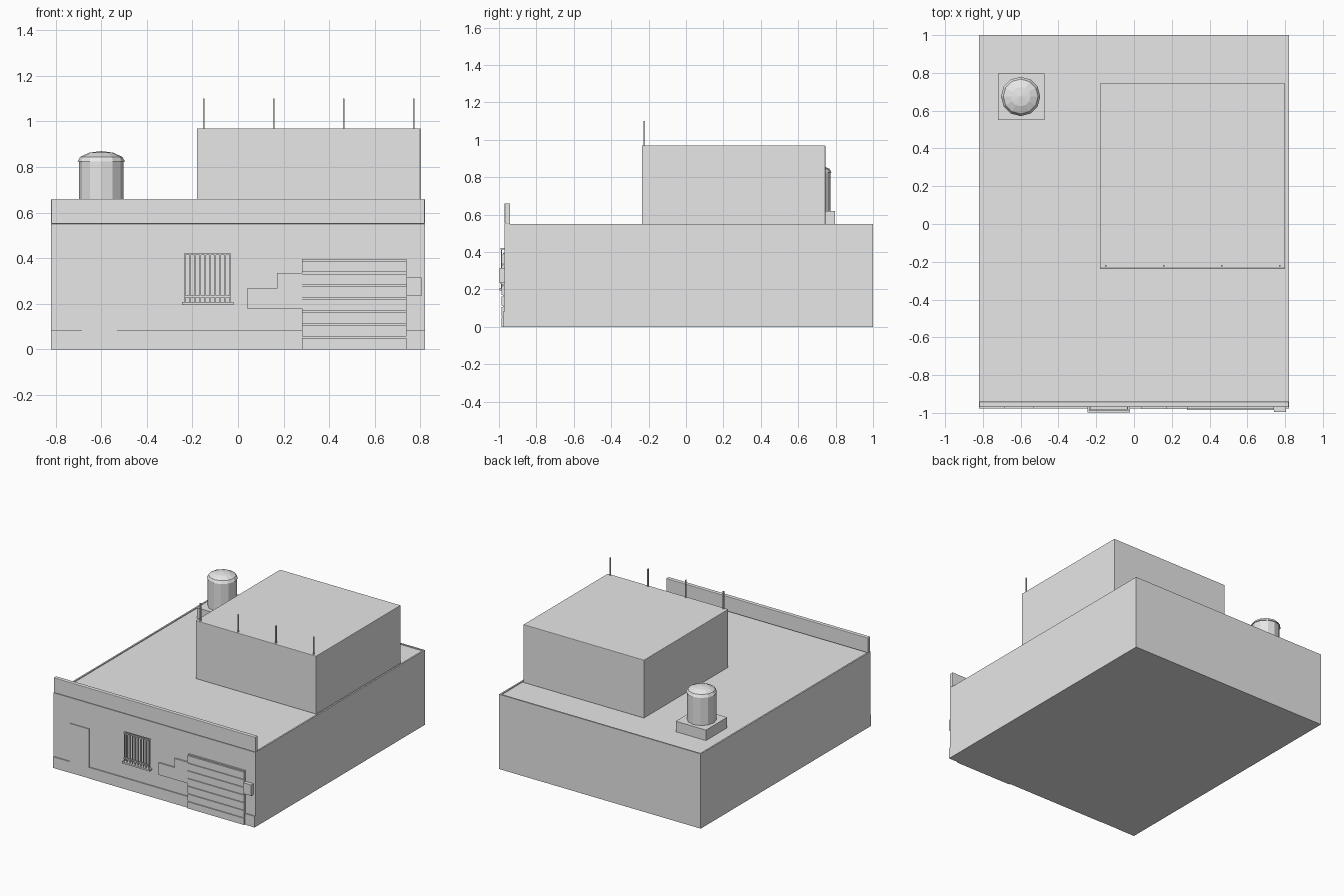
import bpy, bmesh, math

cube = bpy.data.objects.get("Cube")
if cube:
    bpy.data.objects.remove(cube, do_unlink=True)

gray = bpy.data.materials.new("plain_gray")
gray.use_nodes = True
gray.diffuse_color = (0.8, 0.8, 0.8, 1)
for node in gray.node_tree.nodes:
    if node.type == "BSDF_PRINCIPLED":
        node.inputs["Base Color"].default_value = (0.8, 0.8, 0.8, 1)


def finish(name, bm, bevel=0):
    bmesh.ops.recalc_face_normals(bm, faces=bm.faces[:])
    mesh = bpy.data.meshes.new(name)
    bm.to_mesh(mesh)
    bm.free()
    mesh.materials.append(gray)
    ob = bpy.data.objects.new(name, mesh)
    bpy.context.scene.collection.objects.link(ob)
    if bevel:
        mod = ob.modifiers.new("Bevel", "BEVEL")
        mod.width = bevel
        mod.segments = 2
    return ob


def box(name, xs, ys, zs, bevel=0):
    bm = bmesh.new()
    bmesh.ops.create_cube(bm, size=1)
    for v in bm.verts:
        v.co = [lo + (c + 0.5) * (hi - lo)
                for c, (lo, hi) in zip(v.co, (xs, ys, zs))]
    return finish(name, bm, bevel)


def extrude_front(name, outline, front, back):
    # Vertical outline in x and z, given a depth along y
    bm = bmesh.new()
    face = bm.faces.new([bm.verts.new((x, front, z)) for x, z in outline])
    out = bmesh.ops.extrude_face_region(bm, geom=[face])
    for v in out["geom"]:
        if isinstance(v, bmesh.types.BMVert):
            v.co.y = back
    return finish(name, bm)


def lathe(name, profile, centre, sides):
    bm = bmesh.new()
    verts = [bm.verts.new((centre[0] + r, centre[1], z)) for r, z in profile]
    edges = [bm.edges.new(pair) for pair in zip(verts, verts[1:])]
    bmesh.ops.spin(bm, geom=verts + edges, cent=(*centre, 0), axis=(0, 0, 1),
                   angle=math.tau, steps=sides)
    bmesh.ops.remove_doubles(bm, verts=bm.verts[:], dist=0.0005)
    return finish(name, bm)


W, FRONT, BACK, ROOF = 0.82, -0.97, 1.0, 0.543

# Main block, with its roof sunk inside a low rim
bm = bmesh.new()
bmesh.ops.create_cube(bm, size=1)
for v in bm.verts:
    v.co = (v.co.x * 2 * W, FRONT + (v.co.y + 0.5) * (BACK - FRONT),
            (v.co.z + 0.5) * (ROOF + 0.006))
bm.faces.ensure_lookup_table()
top = max(bm.faces, key=lambda f: f.calc_center_median().z)
bmesh.ops.inset_region(bm, faces=[top], thickness=0.016)
floor = bmesh.ops.extrude_face_region(bm, geom=[top])
bmesh.ops.delete(bm, geom=[top], context="FACES")
for v in floor["geom"]:
    if isinstance(v, bmesh.types.BMVert):
        v.co.z = ROOF
main = finish("main_block", bm)

# Window recess
cutter = box("window_cutter", (-0.23, -0.035), (FRONT - 0.1, FRONT + 0.012),
             (0.207, 0.418))
cutter.hide_render = True
cutter.hide_viewport = True
cutter.display_type = "WIRE"
cut = main.modifiers.new("Window", "BOOLEAN")
cut.operation = "DIFFERENCE"
cut.solver = "EXACT"
cut.object = cutter

# Front parapet and upper storey
box("parapet", (-W, W), (FRONT, -0.94), (0.55, 0.66), 0.004)
box("upper_storey", (-0.18, 0.80), (-0.235, 0.745), (ROOF, 0.97), 0.003)

# Rods standing along the front of the upper storey
for i in range(4):
    x = -0.15 + i * 0.307
    box("roof_rod", (x - 0.004, x + 0.004), (-0.226, -0.218), (0.968, 1.10))

# Water tank on its plinth
box("tank_plinth", (-0.72, -0.475), (0.55, 0.797), (ROOF, 0.62))
lathe("water_tank", [(0, 0.62), (0.098, 0.62), (0.098, 0.825), (0.104, 0.825),
                     (0.092, 0.845), (0.052, 0.863), (0, 0.87)],
      (-0.6, 0.675), 12)

# Base course and door panel
for a, b in ((-W, -0.685), (-0.53, 0.28), (0.74, W)):
    box("base_course", (a, b), (FRONT - 0.008, FRONT + 0.002), (0, 0.082))
box("front_door", (-0.685, -0.53), (FRONT - 0.006, FRONT + 0.002), (0, 0.362))

# Window sill, frame and bars
box("window_sill", (-0.245, -0.02), (-0.998, FRONT), (0.195, 0.207))
for z in (0.228, 0.413):
    box("window_rail", (-0.237, -0.03), (-0.991, -0.981), (z, z + 0.008))
for i in range(10):
    x = -0.233 + i * 0.0222
    box("window_bar", (x - 0.003, x + 0.003), (-0.989, -0.983), (0.205, 0.42))
for x in (-0.235, -0.035):
    box("window_bracket", (x - 0.002, x + 0.004), (-0.99, FRONT + 0.002),
        (0.413, 0.421))

# Stepped wall panel beside the garage
extrude_front("stepped_panel",
              [(0.04, 0.18), (0.28, 0.18), (0.28, 0.335), (0.17, 0.335),
               (0.17, 0.268), (0.04, 0.268)], FRONT - 0.01, FRONT + 0.002)

# Garage door: backing and horizontal boards
box("garage_door", (0.28, 0.74), (FRONT - 0.009, FRONT + 0.002), (0, 0.396))
for i in range(7):
    z = i * 0.0565
    box("garage_board", (0.28, 0.74), (FRONT - 0.016, FRONT), (z, z + 0.049))

# Small wall box right of the garage
box("wall_box", (0.74, 0.805), (-0.996, FRONT), (0.235, 0.315))
